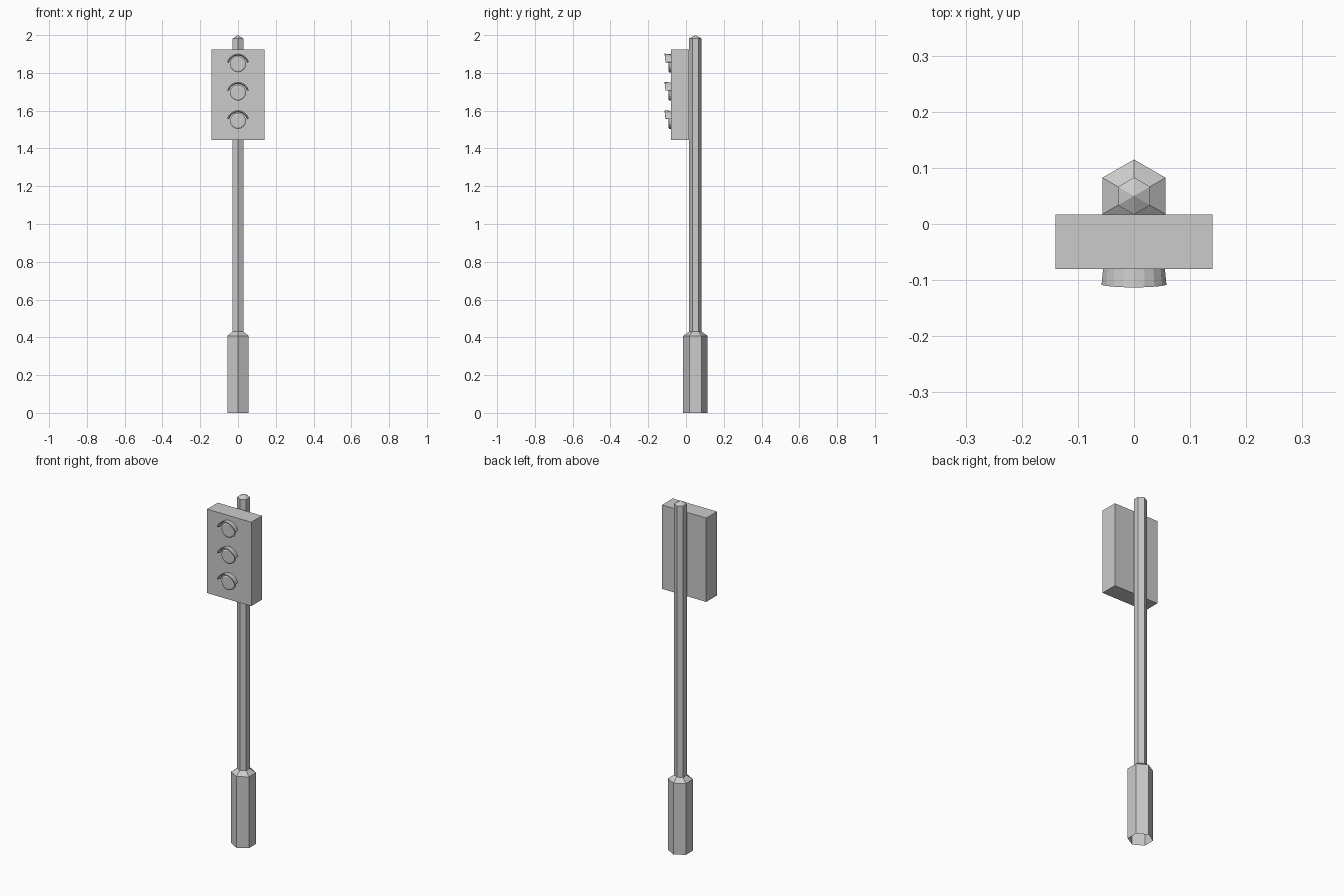
import bpy, bmesh
from math import sin, cos, pi, radians

cube = bpy.data.objects.get("Cube")
if cube:
    bpy.data.objects.remove(cube, do_unlink=True)

# One plain grey for everything
grey = bpy.data.materials.new("plain_grey")
grey.use_nodes = True
grey.diffuse_color = (0.6, 0.6, 0.6, 1)
grey.node_tree.nodes["Principled BSDF"].inputs["Base Color"].default_value = grey.diffuse_color


def finish(name, bm):
    bmesh.ops.recalc_face_normals(bm, faces=bm.faces)
    mesh = bpy.data.meshes.new(name)
    bm.to_mesh(mesh)
    bm.free()
    mesh.materials.append(grey)
    obj = bpy.data.objects.new(name, mesh)
    bpy.context.collection.objects.link(obj)
    return obj


def bridge(bm, a, b, closed=True):
    for i in range(len(a) if closed else len(a) - 1):
        j = (i + 1) % len(a)
        bm.faces.new((a[i], a[j], b[j], b[i]))


# Hexagonal post: wide sleeve, short shoulder, shaft and pointed cap
POST_Y = 0.05
bm = bmesh.new()
rings = []
for radius, z in ((0.065, 0), (0.065, 0.408), (0.033, 0.43), (0.033, 1.982)):
    rings.append([bm.verts.new((radius * cos(pi / 2 + i * pi / 3),
                                POST_Y + radius * sin(pi / 2 + i * pi / 3), z))
                  for i in range(6)])
for low, high in zip(rings, rings[1:]):
    bridge(bm, low, high)
tip = bm.verts.new((0, POST_Y, 2))
for i in range(6):
    bm.faces.new((rings[-1][i], rings[-1][(i + 1) % 6], tip))
finish("post", bm)

# Signal housing
bm = bmesh.new()
bmesh.ops.create_cube(bm, size=1)
bmesh.ops.scale(bm, vec=(0.28, 0.097, 0.48), verts=bm.verts)
bmesh.ops.translate(bm, vec=(0, -0.0315, 1.685), verts=bm.verts)
finish("signal_housing", bm)

FACE_Y = -0.08


def lamp(name, z):
    # Shallow disc with a chamfered rim
    bm = bmesh.new()
    sides = 16
    rings = []
    for radius, y in ((0.042, FACE_Y), (0.042, FACE_Y - 0.009), (0.034, FACE_Y - 0.013)):
        rings.append([bm.verts.new((radius * cos(2 * pi * i / sides), y,
                                    z + radius * sin(2 * pi * i / sides)))
                      for i in range(sides)])
    for back, front in zip(rings, rings[1:]):
        bridge(bm, back, front)
    bm.faces.new(rings[-1])
    finish(name, bm)


def visor(name, z):
    # Curved hood with a thin wall, leaning slightly forward at the crown
    bm = bmesh.new()
    steps = 8
    loops = []
    for radius, front in ((0.057, False), (0.06, True), (0.054, True), (0.051, False)):
        loop = []
        for i in range(steps + 1):
            a = radians(15 + 150 * i / steps)
            y = FACE_Y - (0.027 + 0.006 * sin(a) if front else 0)
            loop.append(bm.verts.new((radius * cos(a), y, z - 0.003 + radius * sin(a))))
        loops.append(loop)
    for i in range(4):
        bridge(bm, loops[i], loops[(i + 1) % 4], closed=False)
    for end in (0, -1):
        bm.faces.new([loop[end] for loop in loops])
    finish(name, bm)


for position, z in (("top", 1.845), ("middle", 1.695), ("bottom", 1.545)):
    lamp(position + "_lamp", z)
    visor(position + "_visor", z)
